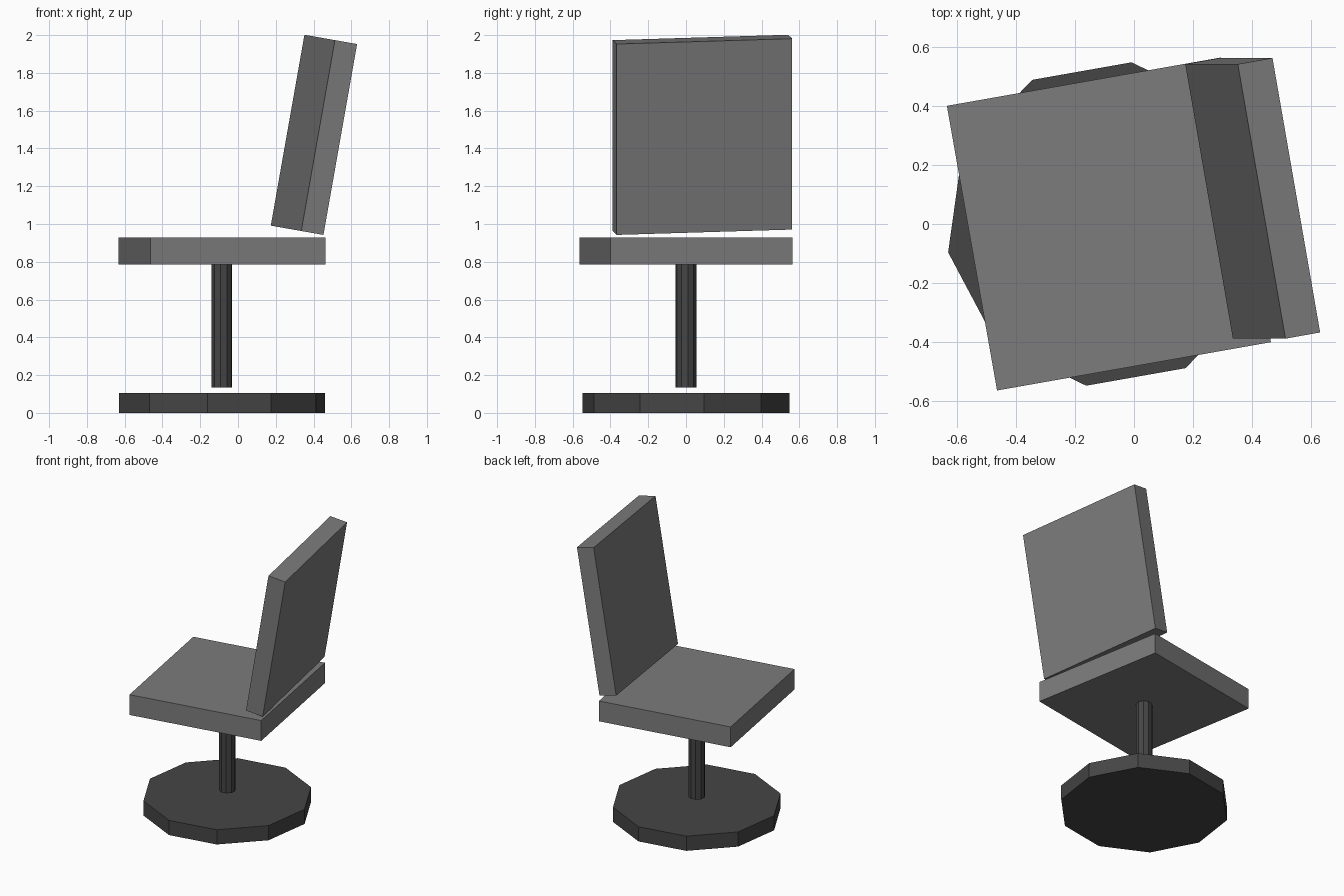
import bpy, bmesh
from math import radians, cos, sin, tau
from mathutils import Matrix, Vector

if "Cube" in bpy.data.objects:
    bpy.data.objects.remove(bpy.data.objects["Cube"])

TURN = radians(10)   # the whole chair is swivelled a little
AXIS = -0.085        # x of the pedestal axis


def material(name, v):
    m = bpy.data.materials.new(name)
    m.diffuse_color = (v, v, v, 1)
    m.use_nodes = True
    m.node_tree.nodes["Principled BSDF"].inputs["Base Color"].default_value = m.diffuse_color
    return m


def finish(name, bm, mat):
    bmesh.ops.recalc_face_normals(bm, faces=bm.faces)
    me = bpy.data.meshes.new(name)
    bm.to_mesh(me)
    bm.free()
    me.materials.append(mat)
    ob = bpy.data.objects.new(name, me)
    bpy.context.collection.objects.link(ob)
    return ob


def box(name, size, matrix, mat):
    bm = bmesh.new()
    bmesh.ops.create_cube(bm, size=1, matrix=Matrix.Diagonal((*size, 1)))
    finish(name, bm, mat).matrix_world = matrix


def prism(name, radius, z0, z1, sides, mat):
    bm = bmesh.new()
    ring = [bm.verts.new((radius * cos(TURN + tau * i / sides),
                          radius * sin(TURN + tau * i / sides), 0)) for i in range(sides)]
    ext = bmesh.ops.extrude_face_region(bm, geom=[bm.faces.new(ring)], use_keep_orig=True)
    top = [g for g in ext["geom"] if isinstance(g, bmesh.types.BMVert)]
    bmesh.ops.translate(bm, verts=top, vec=Vector((0, 0, z1 - z0)))
    finish(name, bm, mat).location = (AXIS, 0, z0)


dark = material("dark_grey", 0.06)
mid = material("mid_grey", 0.2)
spin = Matrix.Rotation(TURN, 4, 'Z')

# Floor disc and post
prism("base", 0.553, 0, 0.105, 10, dark)
prism("post", 0.055, 0.135, 0.785, 10, dark)

# Seat slab
box("seat", (0.942, 0.979, 0.145), Matrix.Translation((AXIS, 0, 0.857)) @ spin, mid)

# Backrest, swivelled then leaned towards +x
box("backrest", (0.121, 0.944, 1.026),
    Matrix.Translation((0.402, 0.087, 1.472)) @ Matrix.Rotation(radians(10), 4, 'Y') @ spin, mid)
